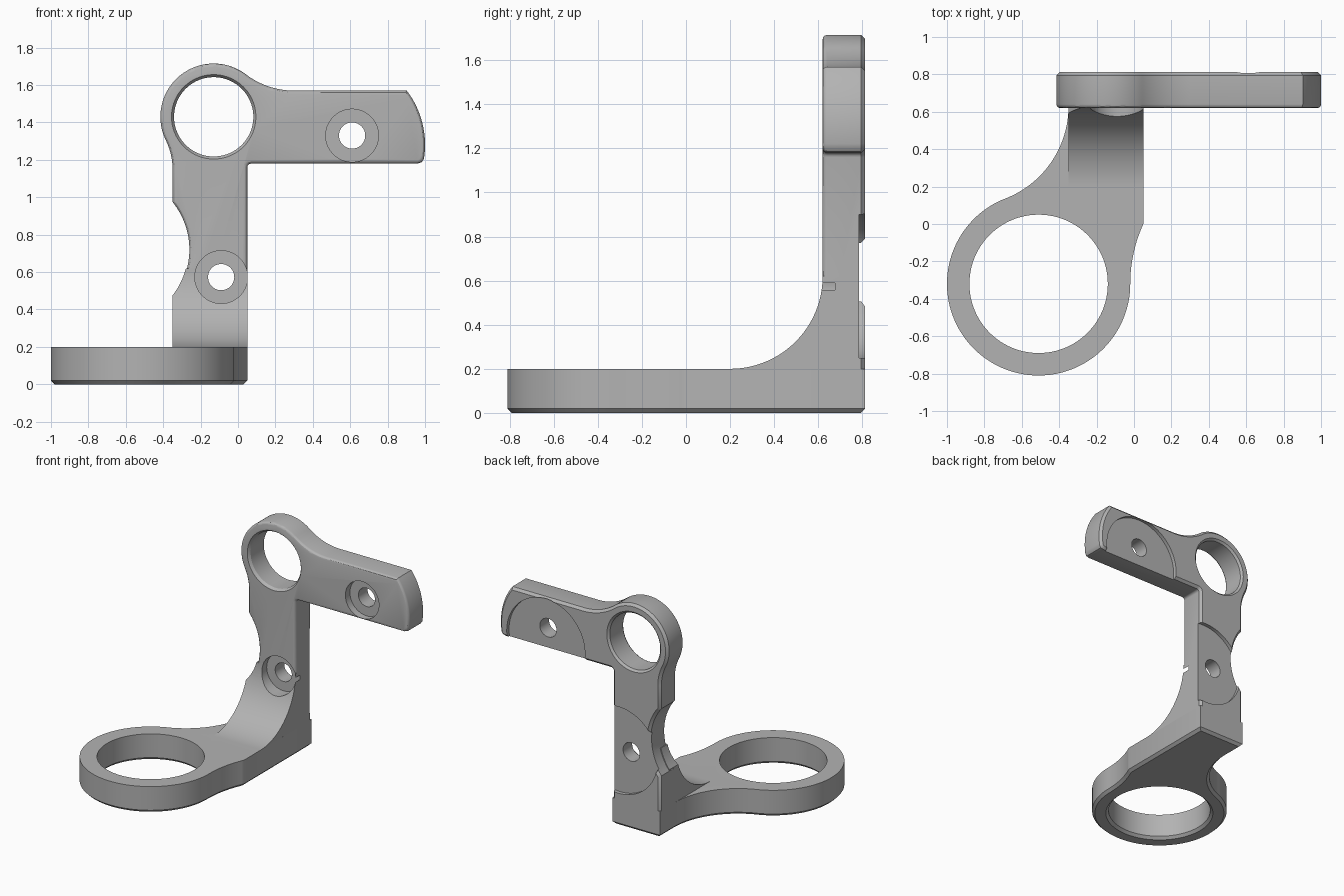
import bpy, bmesh
from math import sin, cos, pi, radians

if "Cube" in bpy.data.objects:
    bpy.data.objects.remove(bpy.data.objects["Cube"], do_unlink=True)

grey = bpy.data.materials.new("satin grey")
grey.use_nodes = True
colour = (0.45, 0.45, 0.45, 1)
grey.diffuse_color = colour
grey.node_tree.nodes["Principled BSDF"].inputs["Base Color"].default_value = colour

PLACE = {"x": lambda a, b, h: (h, a, b),
         "y": lambda a, b, h: (a, h, b),
         "z": lambda a, b, h: (a, b, h)}


def arc(cx, cy, r, start, end, steps=24):
    angles = [radians(start + (end - start) * i / steps) for i in range(steps + 1)]
    return [(cx + r * cos(t), cy + r * sin(t)) for t in angles]


def finish(name, bm):
    bmesh.ops.recalc_face_normals(bm, faces=bm.faces)
    mesh = bpy.data.meshes.new(name)
    bm.to_mesh(mesh)
    bm.free()
    mesh.materials.append(grey)
    ob = bpy.data.objects.new(name, mesh)
    bpy.context.collection.objects.link(ob)
    return ob


def prism(name, outline, axis, low, high, low_bevel=0, high_bevel=0, low_segments=1):
    """Extrude an outline along an axis, with optional bevelled rims."""
    bm = bmesh.new()
    rings = [[bm.verts.new(PLACE[axis](a, b, h)) for a, b in outline] for h in (low, high)]
    caps = [bm.faces.new(ring) for ring in rings]
    n = len(outline)
    for i in range(n):
        j = (i + 1) % n
        bm.faces.new((rings[0][i], rings[0][j], rings[1][j], rings[1][i]))
    bmesh.ops.recalc_face_normals(bm, faces=bm.faces)
    rims = [list(cap.edges) for cap in caps]
    for rim, size, segments in zip(rims, (low_bevel, high_bevel), (low_segments, 1)):
        if size:
            bmesh.ops.bevel(bm, geom=rim, offset=size, segments=segments,
                            profile=0.5, affect='EDGES', clamp_overlap=False)
    return finish(name, bm)


def round_cutter(name, centre, profile, axis, n=96):
    """Turned solid from (radius, height) pairs along an axis."""
    bm = bmesh.new()
    rings = []
    for r, h in profile:
        rings.append([bm.verts.new(PLACE[axis](centre[0] + r * cos(2 * pi * i / n),
                                               centre[1] + r * sin(2 * pi * i / n), h))
                      for i in range(n)])
    for lower, upper in zip(rings, rings[1:]):
        for i in range(n):
            j = (i + 1) % n
            bm.faces.new((lower[i], lower[j], upper[j], upper[i]))
    bm.faces.new(rings[0])
    bm.faces.new(rings[-1])
    return finish(name, bm)


def combine(target, tool, operation):
    mod = target.modifiers.new(operation.lower(), 'BOOLEAN')
    mod.operation = operation
    mod.solver = 'EXACT'
    mod.object = tool
    bpy.context.view_layer.objects.active = target
    bpy.ops.object.modifier_apply(modifier=mod.name)
    bpy.data.objects.remove(tool, do_unlink=True)


FRONT, BACK, EDGE, LEFT = 0.62, 0.813, 0.05, -0.35

# Flat base: large ring blending into the foot of the wall
base_outline = ([(EDGE, BACK), (LEFT, BACK)]
                + arc(-0.88, 0.63, 0.53, 0, -68.6)
                + arc(-0.51, -0.32, 0.49, 111.4, 360, 96)[1:]
                + arc(0.746, -0.32, 0.766, 180, 155.3, 16)[1:])
bracket = prism("bracket", base_outline, "z", 0, 0.2, low_bevel=0.02)

# Upright wall with small ring and side arm
wall_outline = ([(LEFT, 0.05), (EDGE, 0.05)]
                + arc(0.07, 1.16, 0.02, 180, 90, 4)
                + [(0.96, 1.18), (0.982, 1.187)]
                + arc(0.52, 1.28, 0.48, -9, 37.2)
                + arc(0.30, 1.995, 0.425, 270, 232.7)
                + arc(-0.13, 1.43, 0.285, 52.7, 206.2, 56)[1:]
                + arc(-0.70, 1.15, 0.35, 26.2, 0, 14)[1:]
                + arc(-0.666, 0.72, 0.406, 39, -39))
wall = prism("wall", wall_outline, "y", FRONT, BACK, 0.02, 0.018, low_segments=3)

# Curved web between base and wall
web_outline = (arc(0.20, 0.62, 0.42, -90, 0, 32)
               + [(0.7, 0.62), (0.7, 0.1), (0.2, 0.1)])
web = prism("web", web_outline, "x", LEFT, EDGE)
combine(web, round_cutter("bite", (-0.666, 0.72), [(0.4, 0.3), (0.4, 0.9)], "y"), 'DIFFERENCE')

combine(bracket, wall, 'UNION')
combine(bracket, web, 'UNION')

# Ring openings with eased rims
combine(bracket, round_cutter("base_opening", (-0.51, -0.32),
        [(0.40, -0.01), (0.37, 0.02), (0.37, 0.3)], "z"), 'DIFFERENCE')
combine(bracket, round_cutter("wall_opening", (-0.13, 1.43),
        [(0.235, FRONT - 0.01), (0.221, FRONT + 0.005), (0.212, FRONT + 0.02),
         (0.212, BACK - 0.015), (0.237, BACK + 0.01)], "y"), 'DIFFERENCE')

# Counterbored screw holes and round pockets behind them
for hole, pocket in (((-0.09, 0.573), (0.0, 0.575)), ((0.61, 1.33), (0.61, 1.23))):
    combine(bracket, round_cutter("screw_hole", hole,
            [(0.141, 0.3), (0.141, 0.675), (0.07, 0.675), (0.07, 0.9)], "y"), 'DIFFERENCE')
    combine(bracket, round_cutter("back_pocket", pocket,
            [(0.329, 0.785), (0.329, 0.9)], "y"), 'DIFFERENCE')

# Smooth curved surfaces, crisp edges
bpy.ops.object.select_all(action='DESELECT')
bracket.select_set(True)
bpy.context.view_layer.objects.active = bracket
bpy.ops.object.shade_smooth_by_angle(angle=radians(30))
